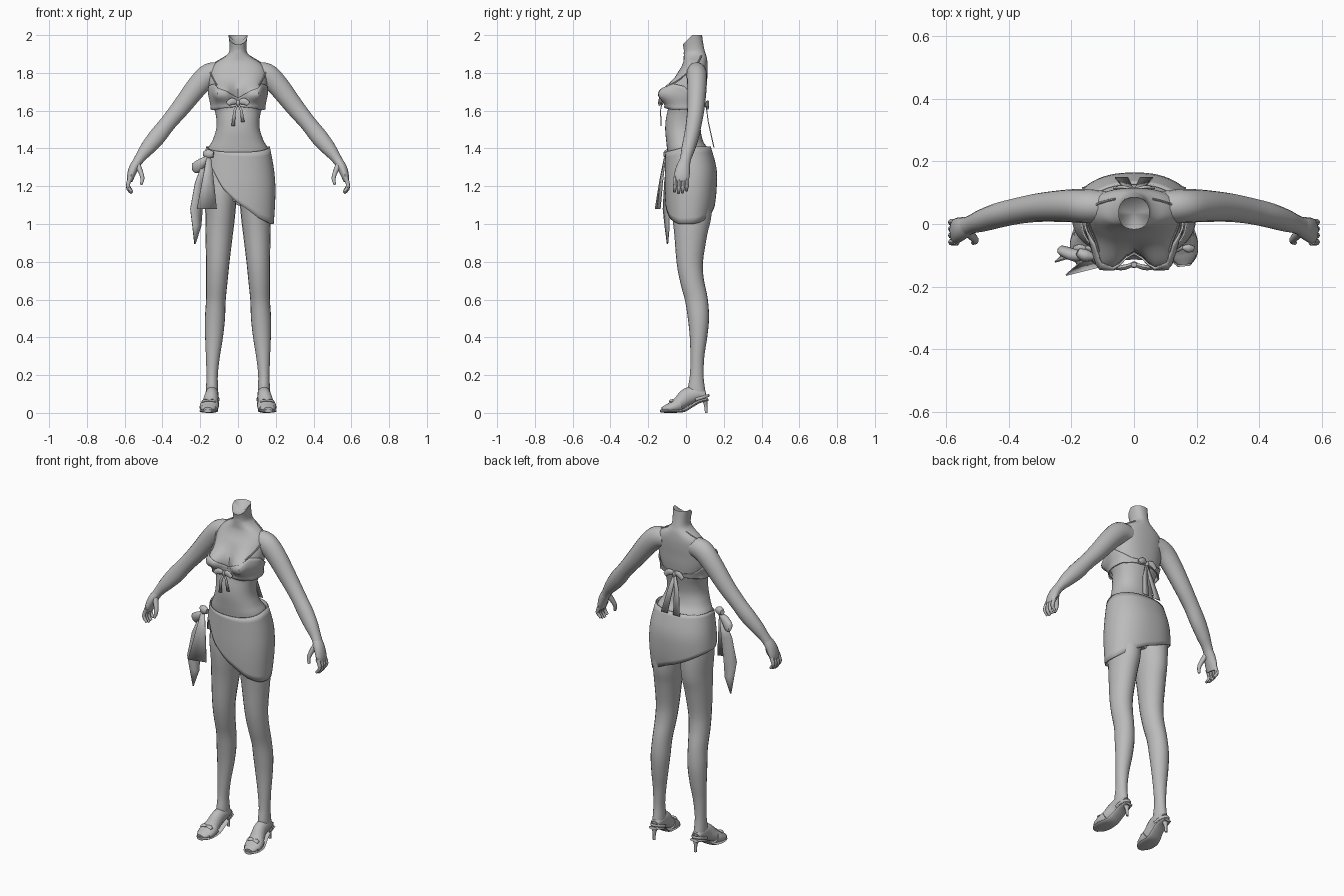
import bpy, bmesh, math
from mathutils import Vector

grey = bpy.data.materials.new("plain_grey")
grey.diffuse_color = (0.5, 0.5, 0.5, 1)


def spline(rows, n):
    """Smooth in-between rows (Catmull-Rom) through the given rows."""
    out = []
    for i in range(len(rows) - 1):
        p = [rows[max(0, min(len(rows) - 1, i + k))] for k in (-1, 0, 1, 2)]
        for j in range(n):
            t = j / n
            out.append([0.5 * (2 * b + (c - a) * t + (2 * a - 5 * b + 4 * c - d) * t * t
                               + (3 * b - a - 3 * c + d) * t ** 3) for a, b, c, d in zip(*p)])
    return out + [list(rows[-1])]


def lin(x, rows):
    """Linear lookup in rows sorted by their first value."""
    if x <= rows[0][0]:
        return rows[0][1:]
    for a, b in zip(rows, rows[1:]):
        if x <= b[0]:
            t = (x - a[0]) / (b[0] - a[0])
            return [u + (v - u) * t for u, v in zip(a[1:], b[1:])]
    return rows[-1][1:]


def grid(name, rows, closed=True, caps=True, thick=0, dip=None):
    """Skin a list of equally long point rows."""
    bm = bmesh.new()
    vs = [[bm.verts.new(p) for p in r] for r in rows]
    n = len(vs[0])
    for a, b in zip(vs, vs[1:]):
        for i in range(n if closed else n - 1):
            k = (i + 1) % n
            bm.faces.new((a[i], a[k], b[k], b[i]))
    if closed and caps:
        bm.faces.new(vs[0])
        if dip:
            c = bm.verts.new(dip)
            for i in range(n):
                bm.faces.new((vs[-1][i], vs[-1][(i + 1) % n], c))
        else:
            bm.faces.new(vs[-1])
    bmesh.ops.recalc_face_normals(bm, faces=bm.faces)
    me = bpy.data.meshes.new(name)
    bm.to_mesh(me)
    bm.free()
    me.materials.append(grey)
    ob = bpy.data.objects.new(name, me)
    bpy.context.collection.objects.link(ob)
    if thick:
        m = ob.modifiers.new("thickness", 'SOLIDIFY')
        m.thickness, m.offset = thick, 0
    bpy.ops.object.select_all(action='DESELECT')
    ob.select_set(True)
    bpy.context.view_layer.objects.active = ob
    bpy.ops.object.shade_smooth_by_angle(angle=math.radians(45))
    return ob


def sweep(name, rows, ref, s=1, n=4, sides=16):
    """Tube along rows of (x, y, z, radius along ref, radius across)."""
    d = spline(rows, n)
    pts = [Vector(r[:3]) for r in d]
    rings = []
    for i, r in enumerate(d):
        t = (pts[min(i + 1, len(d) - 1)] - pts[max(i - 1, 0)]).normalized()
        a = Vector(ref)
        a = (a - t * a.dot(t)).normalized()
        b = t.cross(a)
        ring = []
        for k in range(sides):
            w = math.tau * k / sides
            p = pts[i] + a * (r[3] * math.cos(w)) + b * (r[4] * math.sin(w))
            ring.append((p.x * s, p.y, p.z))
        rings.append(ring)
    return grid(name, rings)


def ribbon(name, rows, side=(1, 0, 0)):
    """Flat strip along rows of (x, y, z, half width)."""
    sd = Vector(side).normalized()
    return grid(name, [[Vector(r[:3]) + sd * (r[3] * k) for k in (-1, 0, 1)]
                       for r in rows], closed=False, thick=0.005)


# Torso outline: height, half width, front y, back y
TORSO = spline([(1.12, .07, -.04, .08), (1.25, .155, -.08, .135), (1.38, .163, -.098, .122),
                (1.44, .136, -.105, .09), (1.50, .116, -.11, .078), (1.56, .115, -.106, .085),
                (1.62, .128, -.092, .098), (1.68, .145, -.08, .106), (1.74, .152, -.068, .11),
                (1.79, .15, -.05, .114), (1.83, .14, -.026, .115), (1.86, .11, -.014, .113),
                (1.885, .07, -.012, .109), (1.91, .048, -.012, .101), (1.95, .045, -.012, .092),
                (2.0, .05, -.017, .085)], 4)
SKIRT = spline([(1.0, .186, -.098, .13), (1.1, .193, -.106, .15), (1.2, .195, -.109, .16),
                (1.3, .186, -.108, .158), (1.42, .163, -.106, .125)], 4)


def around(table, z, a, off=0.0):
    """Point on an outline table at height z and angle a from the front."""
    w, f, b = lin(z, table)
    sx, cy = math.sin(a), math.cos(a)
    e = 0.88
    x = (w + off) * math.copysign(abs(sx) ** e, sx)
    y = (f + b) / 2 - ((b - f) / 2 + off) * math.copysign(abs(cy) ** e, cy)
    return Vector((x, y, z))


def body(z, a, off=0.0):
    p = around(TORSO, z, a, off)
    if math.cos(a) > -0.1:  # bust
        sz = .06 if z > 1.69 else .05
        g = math.exp(-((abs(p.x) - .078) / .05) ** 2 - ((z - 1.69) / sz) ** 2)
        p.y -= .073 * g * min(1, math.cos(a) + .25)
        p.x += math.copysign(.025 * g, p.x) if abs(p.x) > .08 else 0
    if z > 1.9:  # lowered front of the neck rim
        p.z -= .05 * max(0, math.cos(a)) * (z - 1.9) / .1
    return p


N = 48
ANG = [math.tau * i / N for i in range(N)]
grid("torso", [[body(r[0], a) for a in ANG] for r in TORSO], dip=(0, .035, 1.945))

# Halter top wrapped on the torso
TOP = [(0, 1.668), (25, 1.71), (45, 1.742), (75, 1.73), (100, 1.69), (140, 1.645), (180, 1.64)]
LOW = [(0, 1.622), (60, 1.603), (100, 1.608), (140, 1.618), (180, 1.62)]
rows = []
for j in range(9):
    t, row = j / 8, []
    for a in ANG:
        deg = math.degrees(a if a <= math.pi else math.tau - a)
        lo, hi = lin(deg, LOW)[0], lin(deg, TOP)[0]
        flare = .012 * (1 - t) ** 3 if deg < 120 else 0
        row.append(body(lo + (hi - lo) * t, a, .006 + flare))
    rows.append(row)
grid("halter_top", rows, caps=False, thick=.006)

# Wrapped skirt with a slanting hem
HEM = [(-.19, 1.2), (-.14, 1.31), (-.07, 1.19), (.01, 1.1), (.105, 1.03), (.175, 1.0)]
rows = []
for j in range(13):
    row = []
    for a in [math.tau * i / 72 for i in range(72)]:
        x = .19 * math.sin(a)
        hem = lin(x, HEM)[0] if math.cos(a) > 0 else 1.1 - .1 * x / .19
        top = 1.41 - .03 * max(0, math.cos(a))
        row.append(around(SKIRT, hem + (top - hem) * j / 12, a))
    rows.append(row)
grid("wrap_skirt", rows, caps=False, thick=.006)

for s, side in ((1, "right"), (-1, "left")):
    # Leg
    sweep(side + "_leg", [
        (.088, .02, 1.30, .075, .09), (.092, .025, 1.18, .086, .11), (.094, .03, 1.05, .079, .105),
        (.10, .025, .95, .073, .088), (.107, .02, .8, .062, .07), (.112, .032, .7, .057, .063),
        (.117, .055, .6, .052, .06), (.122, .066, .5, .053, .056), (.127, .066, .4, .047, .046),
        (.133, .06, .3, .037, .037), (.137, .057, .2, .030, .036), (.137, .055, .13, .032, .045),
        (.137, .06, .09, .032, .046)], (1, 0, 0), s, 4, 20)
    # Foot, sole, heel, toe band and heel strap
    sweep(side + "_foot", [
        (.137, .10, .09, .026, .022), (.137, .06, .1, .034, .04), (.14, .01, .088, .036, .045),
        (.147, -.03, .056, .042, .038), (.154, -.07, .034, .046, .028),
        (.158, -.105, .024, .04, .019), (.16, -.128, .02, .022, .01)], (1, 0, 0), s)
    sweep(side + "_sole", [
        (.137, .118, .072, .028, .008), (.137, .07, .06, .036, .009), (.14, .03, .037, .037, .009),
        (.147, -.01, .014, .042, .009), (.154, -.06, .0095, .05, .009),
        (.157, -.105, .0095, .044, .009), (.16, -.135, .0095, .02, .008)], (1, 0, 0), s)
    sweep(side + "_heel", [(.137, .1, .07, .022, .016), (.137, .104, .04, .01, .009),
                           (.137, .107, 0, .008, .007)], (1, 0, 0), s, 3, 10)
    sweep(side + "_toe_band", [
        (.148, -.035, .045, .047, .042), (.153, -.065, .032, .051, .034),
        (.157, -.1, .022, .046, .022)], (1, 0, 0), s)
    sweep(side + "_heel_strap", [
        (.137 - .036 * math.cos(w), .05 + .07 * math.sin(w), .07 + .022 * math.sin(w), .008, .004)
        for w in [math.pi * i / 8 for i in range(9)]], (0, 0, 1), s, 1, 8)
    for k in (-1, 1):
        sweep(side + "_shoe_bow", [
            (.154, -.075, .064, .006, .005), (.154 + .02 * k, -.078, .066, .013, .006),
            (.154 + .036 * k, -.08, .058, .009, .004)], (0, 1, .3), s, 3, 8)
    # Arm
    sweep(side + "_arm", [
        (.09, .055, 1.80, .05, .055), (.15, .057, 1.79, .054, .062), (.21, .058, 1.735, .052, .058),
        (.30, .053, 1.62, .046, .05), (.37, .042, 1.535, .042, .044), (.43, .028, 1.46, .04, .046),
        (.48, .012, 1.40, .036, .039), (.515, .0, 1.355, .03, .029),
        (.535, -.008, 1.325, .03, .025)], (0, 1, 0), s, 4, 18)
    # Hand with curled fingers and thumb
    sweep(side + "_palm", [
        (.525, -.004, 1.34, .028, .025), (.55, -.015, 1.30, .037, .026),
        (.567, -.022, 1.255, .041, .021), (.573, -.025, 1.225, .036, .014)], (0, 1, 0), s, 4, 14)
    for i in range(4):
        y, d = .006 - .021 * i, (.012, .003, 0, .008)[i]
        sweep(side + "_finger", [
            (.567, y, 1.25, .010, .012), (.581, y, 1.215, .0105, .011),
            (.58, y - .002, 1.185 + d, .010, .010), (.562, y - .004, 1.163 + d, .007, .007)],
              (0, 1, 0), s, 3, 8)
    sweep(side + "_thumb", [
        (.535, -.02, 1.32, .018, .017), (.515, -.04, 1.275, .014, .013),
        (.506, -.053, 1.24, .011, .011), (.513, -.06, 1.21, .007, .007)], (0, 1, 0), s, 3, 10)
    # Neck strap running from the cup up to the nape
    st = [body(1.735 + .155 * i / 10, s * math.radians(38 + 8 * i), .003) for i in range(11)]
    sweep(side + "_neck_strap", [(*p, .004, .004) for p in st], (.3, 0, 1), 1, 1, 6)
    # Front bow and back bow
    sweep(side + "_front_bow_loop", [
        (.0, -.128, 1.642, .008, .006), (.03, -.138, 1.65, .018, .009),
        (.055, -.14, 1.635, .012, .007)], (0, 0, 1), s, 3, 10)
    ribbon(side + "_front_bow_tail", [
        (0, -.128, 1.64, .004), (s * .018, -.135, 1.6, .007),
        (s * .026, -.132, 1.53 + .01 * s, .009)])
    sweep(side + "_back_bow_loop", [
        (.0, .106, 1.63, .008, .006), (.03, .114, 1.638, .018, .009),
        (.058, .114, 1.615, .013, .007)], (0, 0, 1), s, 3, 10)
    ribbon(side + "_back_bow_tail", [
        (0, .106, 1.63, .006), (s * .02, .118, 1.54, .015), (s * .04, .148, 1.405, .021)])

for name, y, z in (("front_bow_knot", -.13, 1.643), ("back_bow_knot", .108, 1.63)):
    sweep(name, [(0, y, z - .014, .009, .008), (0, y, z, .013, .011),
                 (0, y, z + .014, .009, .008)], (1, 0, 0), 1, 3, 10)

# Skirt knot, loops and hanging ends at the hip
sweep("skirt_knot", [(-.18, -.088, 1.372, .015, .012), (-.157, -.1, 1.37, .025, .02),
                     (-.13, -.105, 1.368, .016, .012)], (0, 0, 1), 1, 3, 12)
sweep("skirt_bow_loop", [(-.155, -.1, 1.355, .01, .012), (-.19, -.1, 1.325, .025, .02),
                         (-.225, -.085, 1.295, .03, .016), (-.238, -.075, 1.29, .014, .008)],
      (.6, 0, -.8), 1, 3, 12)
ribbon("front_hanging_end", [(-.155, -.112, 1.35, .012), (-.158, -.128, 1.25, .028),
                             (-.165, -.15, 1.08, .054)], (1, .25, 0))
ribbon("side_hanging_end", [(-.17, -.095, 1.34, .012), (-.2, -.1, 1.22, .03),
                            (-.22, -.105, 1.08, .036), (-.218, -.1, .99, .026),
                            (-.228, -.098, .895, .003)], (1, .5, 0))
